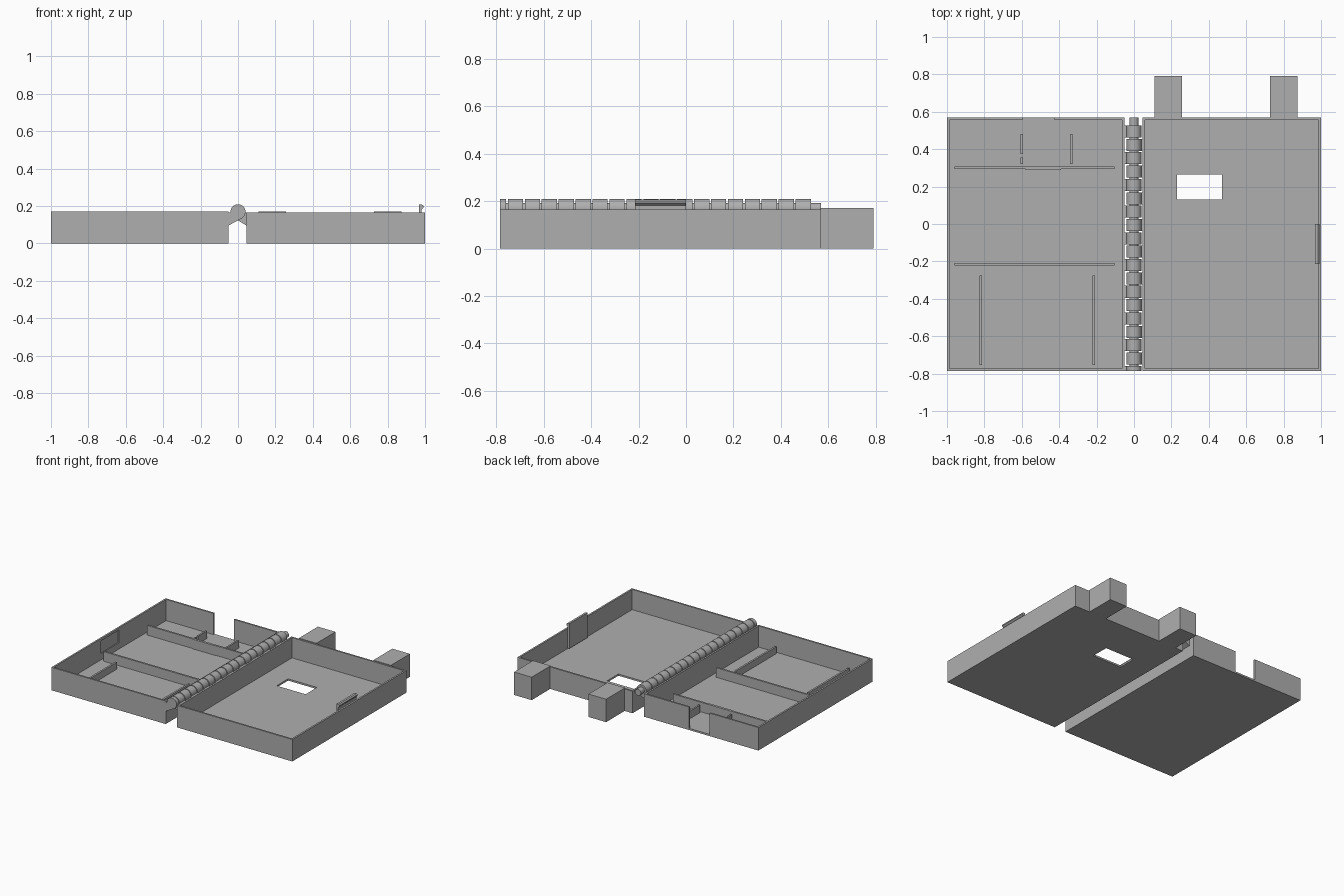
import bpy
import bmesh
from math import pi, cos, sin
from mathutils import Matrix

cube = bpy.data.objects.get("Cube")
if cube:
    bpy.data.objects.remove(cube, do_unlink=True)

grey = bpy.data.materials.new("plain grey")
grey.use_nodes = True
grey.diffuse_color = (0.43, 0.43, 0.43, 1)
grey.node_tree.nodes["Principled BSDF"].inputs["Base Color"].default_value = (0.43, 0.43, 0.43, 1)


def add_object(name, bm):
    bmesh.ops.recalc_face_normals(bm, faces=bm.faces)
    mesh = bpy.data.meshes.new(name)
    bm.to_mesh(mesh)
    bm.free()
    mesh.materials.append(grey)
    obj = bpy.data.objects.new(name, mesh)
    bpy.context.collection.objects.link(obj)
    return obj


def box(name, x, y, z):
    """Box from (low, high) ranges on each axis."""
    bm = bmesh.new()
    bmesh.ops.create_cube(bm, size=1)
    for v in bm.verts:
        v.co = [r[0] if c < 0 else r[1] for c, r in zip(v.co, (x, y, z))]
    return add_object(name, bm)


def prism(name, profile, y0, y1):
    """Extrude an x/z profile along y."""
    bm = bmesh.new()
    face = bm.faces.new([bm.verts.new((x, y0, z)) for x, z in profile])
    top = bmesh.ops.extrude_face_region(bm, geom=[face])["geom"]
    verts = [g for g in top if isinstance(g, bmesh.types.BMVert)]
    bmesh.ops.translate(bm, verts=verts, vec=(0, y1 - y0, 0))
    return add_object(name, bm)


def cut(target, *ranges):
    cutter = box("cutter", *ranges)
    cutter.hide_render = True
    mod = target.modifiers.new("cut", "BOOLEAN")
    mod.operation = "DIFFERENCE"
    mod.solver = "EXACT"
    mod.object = cutter
    bpy.context.view_layer.objects.active = target
    bpy.ops.object.modifier_apply(modifier=mod.name)
    bpy.data.objects.remove(cutter, do_unlink=True)


FRONT, BACK, WALL = -0.785, 0.57, 0.013


def tray(name, x0, x1, height):
    obj = box(name, (x0, x1), (FRONT, BACK), (0, height))
    cut(obj, (x0 + WALL, x1 - WALL), (FRONT + WALL, BACK - WALL), (WALL, 1))
    return obj


# Divided tray with a cable notch and a latch recess
base = tray("divided_tray", -1, -0.05, 0.172)
cut(base, (-0.595, -0.425), (0.5, 0.6), (WALL, 1))
cut(base, (-0.994, -0.95), (-0.215, 0), (0.06, 0.155))

# Lid tray with a window
lid = tray("lid_tray", 0.045, 1, 0.165)
cut(lid, (0.23, 0.47), (0.13, 0.265), (-1, 1))

# Dividers inside the tray
for y in (-0.215, 0.3):
    box("cross_divider", (-0.96, -0.105), (y - 0.007, y + 0.007), (0.01, 0.085))
box("divider_pad", (-0.58, -0.39), (0.289, 0.295), (0.01, 0.085))
for x in (-0.82, -0.215):
    box("long_divider", (x - 0.007, x + 0.007), (-0.755, -0.275), (0.01, 0.065))
for x, y0, y1 in ((-0.6, 0.32, 0.355), (-0.6, 0.375, 0.48), (-0.335, 0.32, 0.48)):
    box("short_divider", (x - 0.006, x + 0.006), (y0, y1), (0.01, 0.07))

# Blocks behind the lid
for x in (0.11, 0.728):
    box("rear_block", (x, x + 0.146), (BACK - 0.005, 0.79), (0, 0.172))

# Latch with a hooked top edge
prism("latch", [(0.969, 0.02), (0.982, 0.02), (0.982, 0.182), (0.993, 0.192),
                (0.993, 0.2), (0.985, 0.207), (0.969, 0.207)], -0.215, 0)


# Hinge: pin and alternating knuckles with sloped brackets
def cylinder(name, radius, y0, y1):
    bm = bmesh.new()
    place = Matrix.Translation((0, (y0 + y1) / 2, AXIS)) @ Matrix.Rotation(pi / 2, 4, "X")
    bmesh.ops.create_cone(bm, cap_ends=True, segments=32, radius1=radius,
                          radius2=radius, depth=y1 - y0, matrix=place)
    return add_object(name, bm)


AXIS, RADIUS, PITCH, GAP = 0.169, 0.04, 0.0714, 0.007
rounds = [cylinder("hinge_pin", 0.024, FRONT, BACK)]
start = FRONT
for i in range(19):
    end = -0.755 + i * PITCH
    side = -1 if i % 2 == 0 else 1
    y0, y1 = start + (GAP / 2 if i else 0), end - GAP / 2
    rounds.append(cylinder("hinge_knuckle", RADIUS, y0, y1))
    edge = 0.052 if side < 0 else 0.047
    prism("hinge_bracket", [(side * edge, 0.095), (side * edge, 0.164),
                            (0, AXIS), (-side * RADIUS * sin(0.6), AXIS - RADIUS * cos(0.6))], y0, y1)
    start = end

# Smooth the round parts
bpy.ops.object.select_all(action="DESELECT")
for obj in rounds:
    obj.select_set(True)
bpy.context.view_layer.objects.active = rounds[0]
bpy.ops.object.shade_smooth_by_angle()
